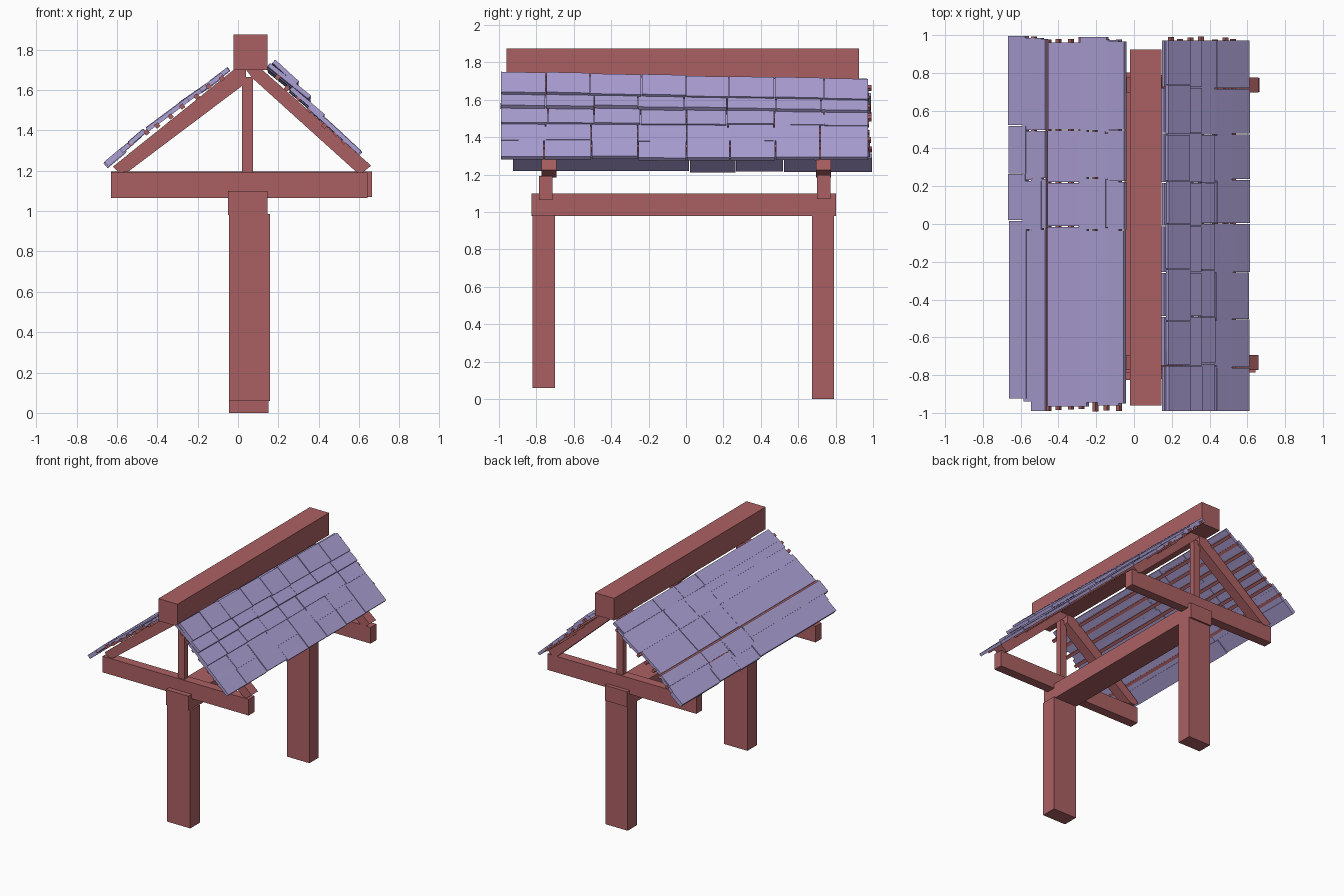
import bpy, bmesh, math, random

if "Cube" in bpy.data.objects:
    bpy.data.objects.remove(bpy.data.objects["Cube"])

random.seed(4)


def material(name, rgb):
    m = bpy.data.materials.new(name)
    m.diffuse_color = (*rgb, 1)
    m.use_nodes = True
    m.node_tree.nodes["Principled BSDF"].inputs["Base Color"].default_value = m.diffuse_color
    return m


WOOD = material("red_brown_wood", (0.41, 0.118, 0.124))
SLATE = material("lavender_slate", (0.41, 0.35, 0.66))


def prism(bm, pts, y0, y1, dz0=0.0, dz1=None):
    """Extrude an x-z outline from y0 to y1, with a height shift at each end."""
    dz1 = dz0 if dz1 is None else dz1
    a = [bm.verts.new((x, y0, z + dz0)) for x, z in pts]
    b = [bm.verts.new((x, y1, z + dz1)) for x, z in pts]
    n = len(pts)
    bm.faces.new(a)
    bm.faces.new(b[::-1])
    for i in range(n):
        j = (i + 1) % n
        bm.faces.new((a[i], b[i], b[j], a[j]))


def finish(bm, name, mat):
    bmesh.ops.recalc_face_normals(bm, faces=bm.faces[:])
    me = bpy.data.meshes.new(name)
    bm.to_mesh(me)
    bm.free()
    me.materials.append(mat)
    ob = bpy.data.objects.new(name, me)
    bpy.context.collection.objects.link(ob)
    return ob


def part(name, pts, y0, y1, mat=WOOD):
    bm = bmesh.new()
    prism(bm, pts, y0, y1)
    return finish(bm, name, mat)


def rect(x0, x1, z0, z1):
    return [(x0, z0), (x1, z0), (x1, z1), (x0, z1)]


# Posts, the beam across them and the ridge beam
part("front_post", rect(-0.045, 0.158, 0.06, 0.985), -0.82, -0.70)
part("back_post", rect(-0.045, 0.15, 0.0, 0.985), 0.675, 0.79)
part("cross_beam", rect(-0.05, 0.145, 0.98, 1.10), -0.825, 0.803)
part("ridge_beam", rect(-0.022, 0.145, 1.70, 1.875), -0.96, 0.925)

# Two triangular trusses: tie beam, king post and a pair of rafters
LEFT_RAFTER = [(-0.62, 1.22), (-0.59, 1.19), (-0.545, 1.195),
               (0.04, 1.635), (0.04, 1.70), (-0.022, 1.70)]
RIGHT_RAFTER = [(0.66, 1.225), (0.61, 1.185), (0.585, 1.195),
                (0.07, 1.66), (0.04, 1.70), (0.12, 1.70)]
for side, y0, x1, z0 in (("front", -0.785, 0.642, 1.065), ("back", 0.70, 0.665, 1.07)):
    part(side + "_tie_beam", rect(-0.63, x1, z0, z0 + 0.127), y0, y0 + 0.072)
    part(side + "_king_post", rect(0.02, 0.075, 1.18, 1.665), y0 + 0.012, y0 + 0.058)
    ry = y0 + 0.012 if side == "front" else y0 - 0.005
    part(side + "_left_rafter", LEFT_RAFTER, ry, ry + 0.08)
    part(side + "_right_rafter", RIGHT_RAFTER, ry, ry + 0.08)

# Battens running along both slopes
LEFT_BATTENS = [(-0.08, 1.657), (-0.146, 1.618), (-0.205, 1.568), (-0.277, 1.518),
                (-0.334, 1.469), (-0.40, 1.424), (-0.453, 1.39), (-0.53, 1.335)]
RIGHT_BATTENS = [(0.196, 1.663), (0.243, 1.608), (0.30, 1.56), (0.355, 1.50),
                 (0.428, 1.424), (0.485, 1.385), (0.525, 1.345)]
for side, spots, tilt in (("left", LEFT_BATTENS, 38), ("right", RIGHT_BATTENS, -41)):
    bm = bmesh.new()
    for x, z in spots:
        ring = [math.radians(tilt + 45 + 90 * k) for k in range(4)]
        prism(bm, [(x + 0.016 * math.cos(a), z + 0.016 * math.sin(a)) for a in ring],
              -0.985 + random.uniform(-0.008, 0.008), 0.985 + random.uniform(-0.01, 0.01))
    finish(bm, side + "_battens", WOOD)


def tile_row(name, top, low, thick, y0, y1, cuts, drop):
    """One course of tiles; top and low are points on its upper surface."""
    dx, dz = low[0] - top[0], low[1] - top[1]
    length = math.hypot(dx, dz)
    s = 1 if dx > 0 else -1
    nx, nz = s * dz / length * thick, -s * dx / length * thick
    outline = [top, low, (low[0] + nx, low[1] + nz), (top[0] + nx, top[1] + nz)]
    ys = [y0] + [c + random.uniform(-0.012, 0.012) for c in cuts] + [y1]
    bm = bmesh.new()
    for a, b in zip(ys, ys[1:]):
        j = random.uniform(-0.003, 0.003)
        slip = random.uniform(-0.004, 0.004)
        pts = [(x + slip * dx / length, z + slip * dz / length) for x, z in outline]
        prism(bm, pts, a, b - 0.005, j - drop * (a + 1) / 2, j - drop * (b + 1) / 2)
    finish(bm, name, SLATE)


# Tile courses, from the ridge down
QUARTERS = [-0.745, -0.5, -0.247, -0.005, 0.23, 0.48, 0.73]
RIGHT_ROWS = [((0.183, 1.752), (0.30, 1.645), 0.042),
              ((0.16, 1.735), (0.36, 1.575), 0.028),
              ((0.27, 1.615), (0.43, 1.478), 0.012),
              ((0.36, 1.527), (0.52, 1.385), 0.006),
              ((0.44, 1.457), (0.612, 1.297), 0.004)]
for i, (top, low, drop) in enumerate(RIGHT_ROWS):
    tile_row(f"right_tiles_{i + 1}", top, low, 0.022, -0.99, 0.977, QUARTERS, drop)

LEFT_ROWS = [((-0.052, 1.712), (-0.14, 1.645), 0.022, -0.95, 0.972),
             ((-0.08, 1.685), (-0.19, 1.606), 0.022, -0.96, 0.98),
             ((-0.15, 1.637), (-0.29, 1.54), 0.022, -0.945, 0.995),
             ((-0.25, 1.567), (-0.455, 1.415), 0.022, -0.965, 0.965),
             ((-0.47, 1.407), (-0.545, 1.343), 0.022, -0.99, 0.985),
             ((-0.49, 1.387), (-0.588, 1.302), 0.022, -0.94, 0.99),
             ((-0.575, 1.315), (-0.665, 1.24), 0.032, -0.925, 1.0)]
for i, (top, low, thick, y0, y1) in enumerate(LEFT_ROWS):
    cuts = [0.025, 0.275, 0.525] if i == 6 else [-0.02, 0.235, 0.49]
    tile_row(f"left_tiles_{i + 1}", top, low, thick, y0, y1, cuts, 0.0)
